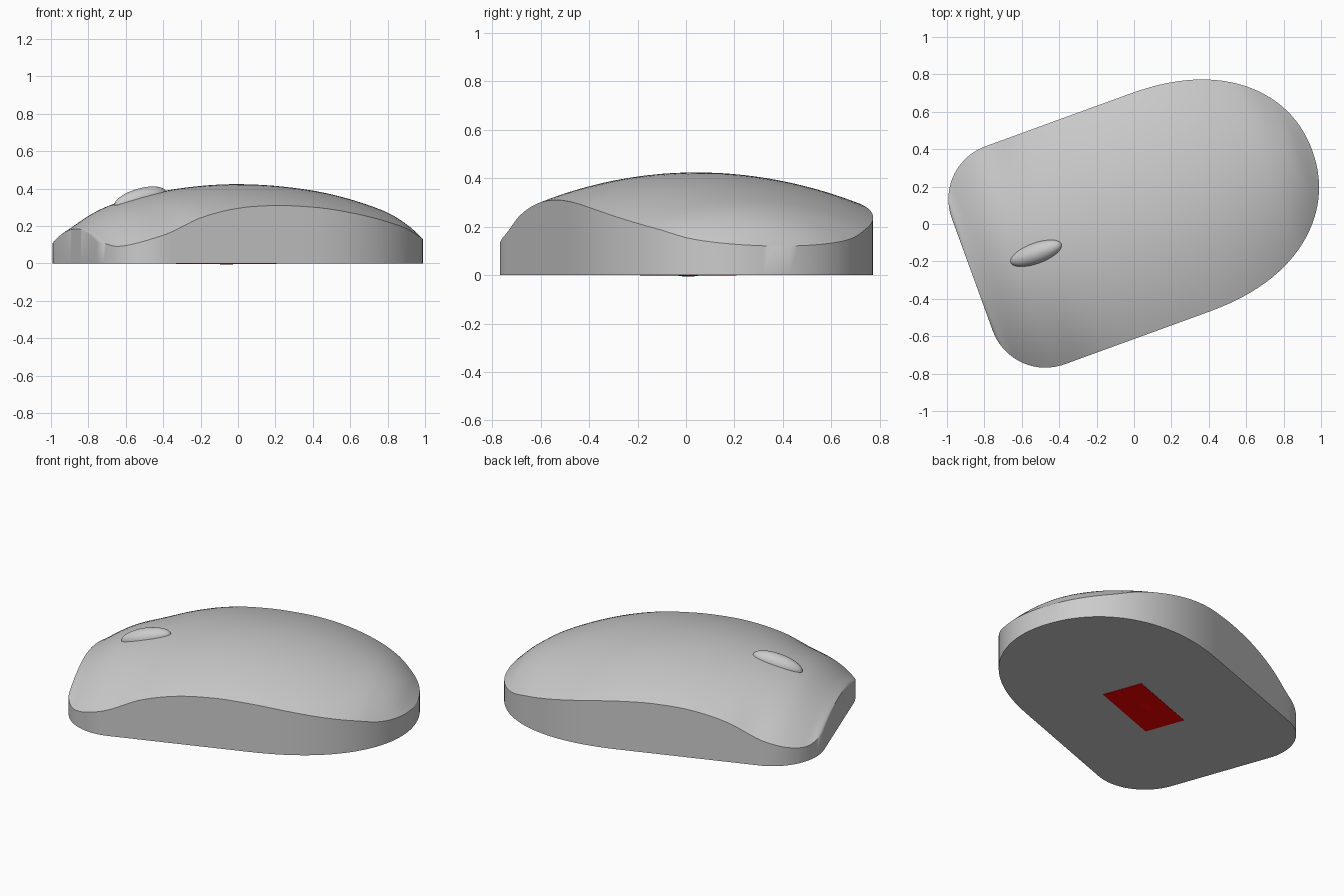
import bpy, bmesh, math
from mathutils import Matrix, Vector

if "Cube" in bpy.data.objects:
    bpy.data.objects.remove(bpy.data.objects["Cube"])

TURN = Matrix.Rotation(math.radians(20), 4, 'Z')
V0 = 0.042          # sideways offset of the long axis
NOSE, TAIL = -0.905, 1.03


def curve(points, x):
    """Smooth interpolation through (x, y) points."""
    n = len(points)
    def slope(i):
        a, b = points[max(i - 1, 0)], points[min(i + 1, n - 1)]
        return (b[1] - a[1]) / (b[0] - a[0])
    for i in range(n - 1):
        (x0, y0), (x1, y1) = points[i], points[i + 1]
        if x <= x1 or i == n - 2:
            d = x1 - x0
            t = min(max((x - x0) / d, 0), 1)
            return ((2*t**3 - 3*t*t + 1) * y0 + (t**3 - 2*t*t + t) * d * slope(i)
                    + (3*t*t - 2*t**3) * y1 + (t**3 - t*t) * d * slope(i + 1))


# Heights along the centre ridge and along the wavy seam
RIDGE = [(-0.905, .185), (-0.69, .31), (-0.39, .388), (0, .424), (0.42, .39),
         (0.76, .302), (0.92, .222), (1.03, .12)]
SEAM = [(-0.905, .115), (-0.86, .092), (-0.8, .1), (-0.7, .13), (-0.585, .17),
        (-0.42, .245), (-0.21, .295), (0, .31), (0.16, .305), (0.32, .29),
        (0.55, .25), (0.8, .19), (0.91, .15), (1.03, .12)]


def half_width(u):
    if u < -0.605:
        return 0.32 + math.sqrt(max(0.09 - (u + 0.605) ** 2, 0))
    if u < 0.2:
        return 0.62
    s = min((u - 0.2) / (TAIL - 0.2), 1)
    return 0.62 * max(1 - s ** 2.3, 0) ** (1 / 2.1)


def finish(obj, angle=40):
    bpy.ops.object.select_all(action='DESELECT')
    obj.select_set(True)
    bpy.context.view_layer.objects.active = obj
    bpy.ops.object.shade_smooth_by_angle(angle=math.radians(angle))


def make_object(name, bm):
    mesh = bpy.data.meshes.new(name)
    bm.to_mesh(mesh)
    bm.free()
    obj = bpy.data.objects.new(name, mesh)
    bpy.context.collection.objects.link(obj)
    return obj


# Body: domed top lofted across the outline, walls dropped to a flat base
bm = bmesh.new()
NU, NV = 64, 28
rows = []
for i in range(NU + 1):
    u = NOSE + (TAIL - NOSE) * (1 - math.cos(math.pi * i / NU)) / 2
    w, top, rim = half_width(u), curve(RIDGE, u), curve(SEAM, u)
    row = []
    for j in range(NV + 1):
        t = 2 * j / NV - 1
        row.append(bm.verts.new((u, V0 + w * t, rim + (top - rim) * (1 - t * t))))
    rows.append(row)
for a, b in zip(rows, rows[1:]):
    for j in range(NV):
        bm.faces.new((a[j], b[j], b[j + 1], a[j + 1]))
bmesh.ops.remove_doubles(bm, verts=bm.verts, dist=1e-4)
edge = [e for e in bm.edges if e.is_boundary]
new = bmesh.ops.extrude_edge_only(bm, edges=edge)['geom']
for v in new:
    if isinstance(v, bmesh.types.BMVert):
        v.co.z = 0
bmesh.ops.contextual_create(bm, geom=[e for e in new if isinstance(e, bmesh.types.BMEdge)])
bmesh.ops.recalc_face_normals(bm, faces=bm.faces)
bm.transform(TURN)
finish(make_object("mouse_body", bm))


def ellipsoid(name, centre, radii, pitch=0):
    bm = bmesh.new()
    bmesh.ops.create_uvsphere(bm, u_segments=32, v_segments=16, radius=1)
    bm.transform(TURN @ Matrix.Translation(Vector(centre))
                 @ Matrix.Rotation(math.radians(-pitch), 4, 'Y')
                 @ Matrix.Diagonal((*radii, 1)))
    obj = make_object(name, bm)
    finish(obj)
    return obj


# Scroll wheel
ellipsoid("scroll_wheel", (-0.545, 0.032, 0.346), (0.15, 0.056, 0.055), 15)

# Red sensor window and lens under the base
red = bpy.data.materials.new("sensor_red")
red.diffuse_color = (1, 0, 0, 1)
red.use_nodes = True
red.node_tree.nodes["Principled BSDF"].inputs["Base Color"].default_value = red.diffuse_color
bm = bmesh.new()
bmesh.ops.create_cube(bm, size=1)
bm.transform(TURN @ Matrix.Translation((-0.055, 0.03, 0.009))
             @ Matrix.Diagonal((0.48, 0.25, 0.022, 1)))
window = make_object("sensor_window", bm)
lens = ellipsoid("sensor_lens", (-0.055, 0.03, 0.02), (0.1, 0.08, 0.026))
for obj in (window, lens):
    obj.data.materials.append(red)
